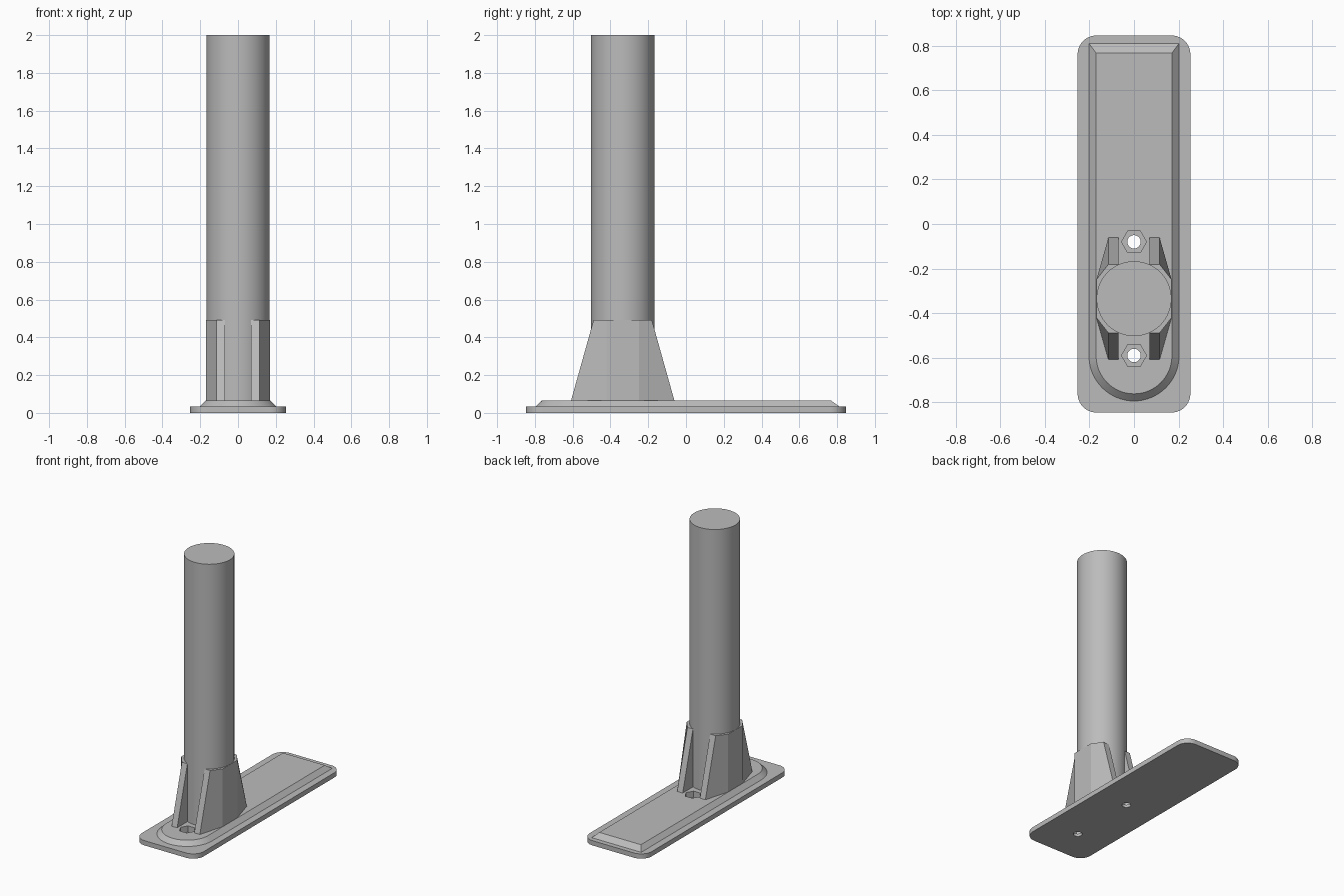
import bpy, bmesh, math

cube = bpy.data.objects.get("Cube")
if cube:
    bpy.data.objects.remove(cube, do_unlink=True)

grey = bpy.data.materials.new("plain_grey")
grey.use_nodes = True
colour = (0.5, 0.5, 0.5, 1)
grey.diffuse_color = colour
grey.node_tree.nodes["Principled BSDF"].inputs["Base Color"].default_value = colour

POST_Y = -0.335
HOLE_YS = (-0.08, -0.59)


def loft(name, rings):
    """Solid through stacked rings, each given as (outline, height)."""
    bm = bmesh.new()
    loops = [[bm.verts.new((x, y, z)) for x, y in pts] for pts, z in rings]
    for low, high in zip(loops, loops[1:]):
        n = len(low)
        for i in range(n):
            j = (i + 1) % n
            bm.faces.new((low[i], low[j], high[j], high[i]))
    bm.faces.new(loops[0])
    bm.faces.new(loops[-1])
    bmesh.ops.recalc_face_normals(bm, faces=bm.faces)
    mesh = bpy.data.meshes.new(name)
    bm.to_mesh(mesh)
    bm.free()
    mesh.materials.append(grey)
    obj = bpy.data.objects.new(name, mesh)
    bpy.context.collection.objects.link(obj)
    return obj


def arc(cx, cy, r, start, end, steps):
    angles = [math.radians(start + (end - start) * i / steps) for i in range(steps + 1)]
    return [(cx + r * math.cos(a), cy + r * math.sin(a)) for a in angles]


def circle(cy, r, sides):
    return arc(0, cy, r, 0, 360, sides)[:-1]


def rounded_rectangle(hx, hy, r):
    corners = ((1, 1), (-1, 1), (-1, -1), (1, -1))
    return [p for k, (sx, sy) in enumerate(corners)
            for p in arc(sx * (hx - r), sy * (hy - r), r, 90 * k, 90 * k + 90, 10)]


def tongue(r, back):
    """Straight back end and half-round front end."""
    return [(r, back), (-r, back)] + arc(0, -0.592, r, 180, 360, 32)


def smooth(obj):
    bpy.ops.object.select_all(action='DESELECT')
    obj.select_set(True)
    bpy.context.view_layer.objects.active = obj
    bpy.ops.object.shade_smooth_by_angle(angle=math.radians(25))


# Foot plate and bevelled plinth
foot_plate = loft("foot_plate", [(rounded_rectangle(0.253, 0.846, 0.085), z) for z in (0, 0.035)])
plinth = loft("plinth", [(tongue(0.202, 0.81), 0.035), (tongue(0.17, 0.767), 0.066)])

# Bolt holes with hexagonal nut recesses
cutters = []
for y in HOLE_YS:
    cutters.append(loft("bolt_cutter", [(circle(y, 0.03, 32), z) for z in (-0.05, 0.1)]))
    cutters.append(loft("nut_cutter", [(circle(y, 0.056, 6), z) for z in (0.02, 0.1)]))
for part in (foot_plate, plinth):
    bpy.context.view_layer.objects.active = part
    for cutter in cutters:
        cutter.hide_render = True
        mod = part.modifiers.new("hole", 'BOOLEAN')
        mod.operation = 'DIFFERENCE'
        mod.solver = 'EXACT'
        mod.object = cutter
        bpy.ops.object.modifier_apply(modifier=mod.name)
    smooth(part)
for cutter in cutters:
    bpy.data.objects.remove(cutter, do_unlink=True)

# Round post
post = loft("post", [(circle(POST_Y, 0.168, 64), z) for z in (0.06, 2)])
smooth(post)


# Tapered side brackets gripping the post
def bracket_outline(side, reach):
    half = [(0.07, reach), (0.115, reach), (0.169, 0.085)]
    pts = half + [(x, -y) for x, y in reversed(half)]
    return [(side * x, POST_Y + y) for x, y in pts]


for side, label in ((1, "left"), (-1, "right")):
    loft(label + "_bracket", [(bracket_outline(side, 0.274), 0.064),
                              (bracket_outline(side, 0.154), 0.492)])
